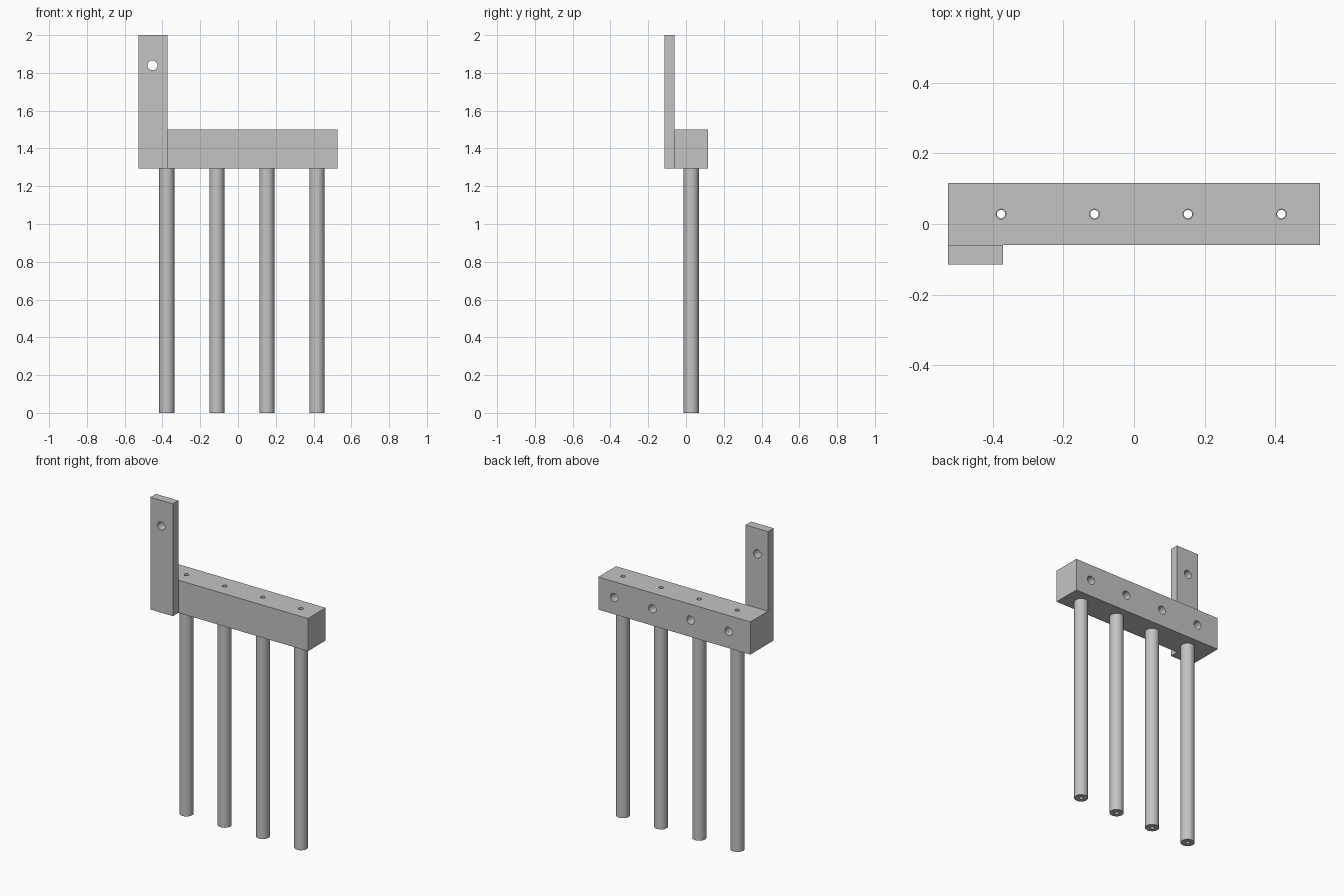
import bpy
import math

if "Cube" in bpy.data.objects:
    bpy.data.objects.remove(bpy.data.objects["Cube"], do_unlink=True)

# Single grey metal
grey = bpy.data.materials.new("grey metal")
grey.use_nodes = True
COLOUR = (0.55, 0.55, 0.55, 1)
grey.diffuse_color = COLOUR
grey.node_tree.nodes["Principled BSDF"].inputs["Base Color"].default_value = COLOUR

ROD_X = [-0.377 + 0.265 * i for i in range(4)]
ROD_Y = 0.028
BASE, TOP = 1.295, 1.5
BACK = 0.116


def box(name, lo, hi):
    centre = [(a + b) / 2 for a, b in zip(lo, hi)]
    bpy.ops.mesh.primitive_cube_add(size=1, location=centre)
    ob = bpy.context.object
    ob.name = name
    ob.scale = [b - a for a, b in zip(lo, hi)]
    bpy.ops.object.transform_apply(location=False, rotation=False, scale=True)
    ob.data.materials.append(grey)
    return ob


def cylinder(name, radius, length, centre, along_y=False, sides=32):
    turn = (math.pi / 2 if along_y else 0, 0, 0)
    bpy.ops.mesh.primitive_cylinder_add(vertices=sides, radius=radius, depth=length,
                                        location=centre, rotation=turn)
    ob = bpy.context.object
    ob.name = name
    ob.data.materials.append(grey)
    return ob


def drill(target, cutter):
    cutter.hide_render = True
    mod = target.modifiers.new("drill", "BOOLEAN")
    mod.operation = "DIFFERENCE"
    mod.solver = "EXACT"
    mod.object = cutter
    bpy.ops.object.select_all(action="DESELECT")
    target.select_set(True)
    bpy.context.view_layer.objects.active = target
    bpy.ops.object.modifier_apply(modifier=mod.name)
    bpy.data.objects.remove(cutter, do_unlink=True)


def smooth(ob):
    bpy.ops.object.select_all(action="DESELECT")
    ob.select_set(True)
    bpy.context.view_layer.objects.active = ob
    bpy.ops.object.shade_smooth_by_angle(angle=math.radians(30))


# Crossbar with vertical through holes and blind holes in the back
bar = box("crossbar", (-0.528, -0.06, BASE), (0.528, BACK, TOP))
for x in ROD_X:
    drill(bar, cylinder("top_hole", 0.014, 0.4, (x, ROD_Y, 1.4)))
    depth = BACK - ROD_Y
    drill(bar, cylinder("back_hole", 0.026, 2 * depth, (x, BACK, 1.4), along_y=True))
smooth(bar)

# Upright mounting plate on the front right corner
plate = box("mounting_plate", (-0.528, -0.115, BASE), (-0.372, -0.06, 2))
drill(plate, cylinder("plate_hole", 0.026, 0.3, (-0.453, -0.09, 1.84), along_y=True))
smooth(plate)

# Four hollow rods hanging below the crossbar
for i, x in enumerate(ROD_X):
    rod = cylinder(f"rod_{i + 1}", 0.04, BASE, (x, ROD_Y, BASE / 2), sides=48)
    drill(rod, cylinder("rod_bore", 0.012, BASE + 0.2, (x, ROD_Y, BASE / 2)))
    smooth(rod)
